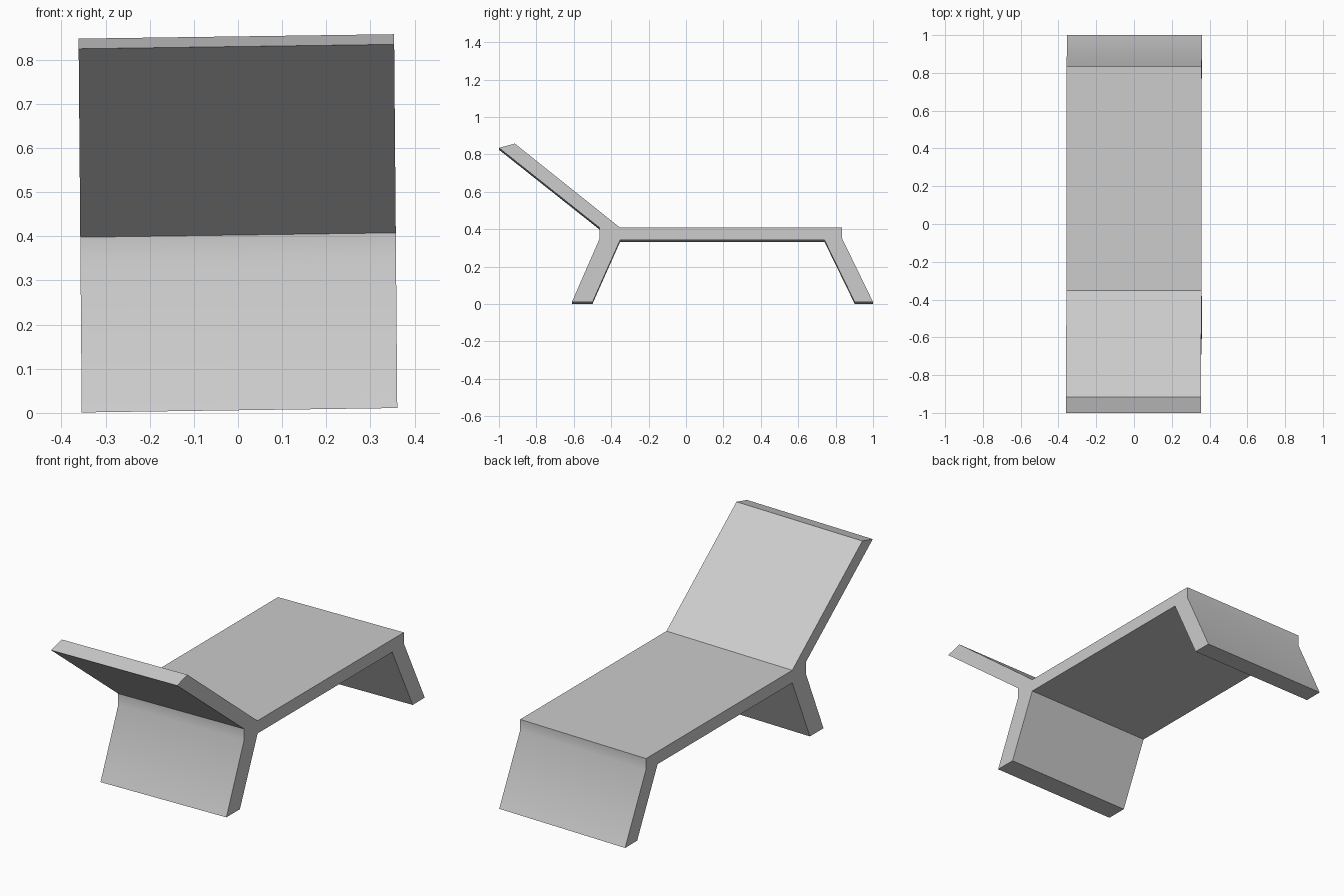
import bpy
import bmesh
from mathutils import Matrix

cube = bpy.data.objects.get("Cube")
if cube:
    bpy.data.objects.remove(cube, do_unlink=True)

HALF_WIDTH = 0.3575

# One plain grey for the whole piece
grey = bpy.data.materials.new("plain_grey")
grey.use_nodes = True
color = (0.6, 0.6, 0.6, 1)
grey.diffuse_color = color
grey.node_tree.nodes["Principled BSDF"].inputs["Base Color"].default_value = color

# Side profile (y, z): front leg, seat underside, rear leg, seat top, backrest
profile = [
    (-0.61, 0.006), (-0.5, 0.006), (-0.352, 0.338),
    (0.74, 0.338), (0.902, 0.006), (1.0, 0.006),
    (0.835, 0.345), (0.835, 0.403), (-0.352, 0.403),
    (-0.915, 0.853), (-1.0, 0.83), (-0.462, 0.403), (-0.462, 0.345),
]

# Extrude the profile across the width
bm = bmesh.new()
outline = bm.faces.new([bm.verts.new((-HALF_WIDTH, y, z)) for y, z in profile])
sweep = bmesh.ops.extrude_face_region(bm, geom=[outline], use_keep_orig=True)
moved = [v for v in sweep["geom"] if isinstance(v, bmesh.types.BMVert)]
bmesh.ops.translate(bm, verts=moved, vec=(2 * HALF_WIDTH, 0, 0))
bmesh.ops.recalc_face_normals(bm, faces=bm.faces)

# Slight sideways lean
lean = Matrix(((1, 0, -0.0085, 0.0035), (0, 1, 0, 0), (0.014, 0, 1, 0), (0, 0, 0, 1)))
bm.transform(lean)

mesh = bpy.data.meshes.new("lounger_frame")
bm.to_mesh(mesh)
bm.free()
mesh.materials.append(grey)
lounger = bpy.data.objects.new("lounger_frame", mesh)
bpy.context.collection.objects.link(lounger)

# Soft bend at the outer knees, sharp edges elsewhere
bpy.context.view_layer.objects.active = lounger
lounger.select_set(True)
bpy.ops.object.shade_smooth_by_angle()
